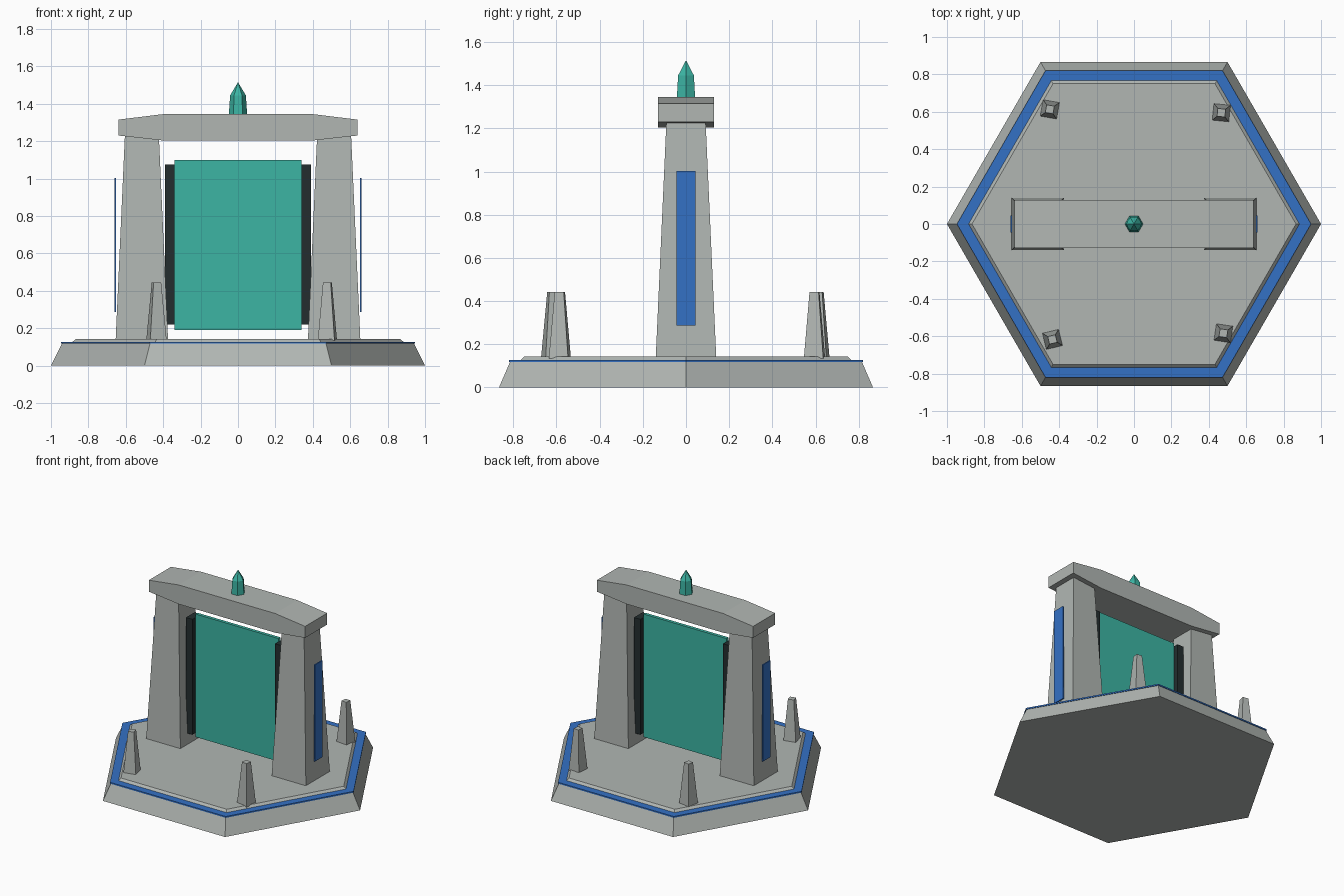
import bpy, bmesh, math
from mathutils import Matrix

if "Cube" in bpy.data.objects:
    bpy.data.objects.remove(bpy.data.objects["Cube"], do_unlink=True)


def material(name, rgb):
    m = bpy.data.materials.new(name)
    m.use_nodes = True
    col = (*rgb, 1)
    m.diffuse_color = col
    m.node_tree.nodes["Principled BSDF"].inputs["Base Color"].default_value = col
    return m


stone = material("grey stone", (0.44, 0.47, 0.45))
blue = material("inlay blue", (0.034, 0.165, 0.56))
teal = material("crystal teal", (0.045, 0.46, 0.37))
dark = material("dark metal", (0.017, 0.027, 0.028))


def finish(name, bm, mat, loc=(0, 0, 0), turn=0):
    bmesh.ops.remove_doubles(bm, verts=bm.verts, dist=1e-5)
    bmesh.ops.recalc_face_normals(bm, faces=bm.faces)
    me = bpy.data.meshes.new(name)
    bm.to_mesh(me)
    bm.free()
    me.materials.append(mat)
    ob = bpy.data.objects.new(name, me)
    ob.location = loc
    ob.rotation_euler.z = turn
    bpy.context.collection.objects.link(ob)
    return ob


def frustum(name, sides, r0, r1, z0, z1, mat, loc=(0, 0), turn=0, start=0):
    """Flat-sided tapered prism; r0 and r1 are corner radii."""
    bm = bmesh.new()
    bmesh.ops.create_cone(bm, cap_ends=True, segments=sides, radius1=r0,
                          radius2=r1, depth=z1 - z0)
    # put a corner on the +x axis, plus the start angle
    ang = min((math.atan2(v.co.y, v.co.x) % (2 * math.pi / sides)) for v in bm.verts if v.co.z < 0)
    bm.transform(Matrix.Rotation(start - ang, 4, "Z"))
    return finish(name, bm, mat, (loc[0], loc[1], (z0 + z1) / 2), turn)


def box(name, size, loc, mat):
    bm = bmesh.new()
    bmesh.ops.create_cube(bm, size=1)
    bmesh.ops.scale(bm, vec=size, verts=bm.verts)
    return finish(name, bm, mat, loc)


def square(name, h0, h1, z0, z1, mat, loc, turn=0):
    k = math.sqrt(2)
    return frustum(name, 4, h0 * k, h1 * k, z0, z1, mat, loc, turn, math.pi / 4)


# Hexagonal platform
frustum("platform_base", 6, 1.0, 0.94, 0, 0.12, stone)
frustum("platform_blue_band", 6, 0.947, 0.947, 0.117, 0.127, blue)
frustum("platform_top", 6, 0.887, 0.866, 0.125, 0.143, stone)

# Pillars, side inlays and portal frame
for s, side in ((1, "left"), (-1, "right")):
    square(side + "_pillar", 0.14, 0.091, 0.14, 1.225, stone, (s * 0.514, 0))
    box(side + "_pillar_inlay", (0.009, 0.09, 0.715), (s * 0.657, 0, 0.645), blue)
    box(side + "_portal_frame", (0.052, 0.1, 0.855), (s * 0.365, 0, 0.648), dark)

# Portal sheet
box("portal_sheet", (0.68, 0.024, 0.91), (0, 0, 0.645), teal)

# Lintel with tapered ends
bm = bmesh.new()
profile = [(-0.64, 1.23), (-0.395, 1.203), (0.395, 1.203), (0.64, 1.23),
           (0.64, 1.315), (0.395, 1.345), (-0.395, 1.345), (-0.64, 1.315)]
face = bm.faces.new([bm.verts.new((x, -0.129, z)) for x, z in profile])
ext = bmesh.ops.extrude_face_region(bm, geom=[face], use_keep_orig=True)
moved = [g for g in ext["geom"] if isinstance(g, bmesh.types.BMVert)]
bmesh.ops.translate(bm, vec=(0, 0.258, 0), verts=moved)
finish("lintel", bm, stone)

# Crystal on the lintel
frustum("crystal_body", 6, 0.049, 0.042, 1.34, 1.445, teal)
frustum("crystal_tip", 6, 0.042, 0, 1.445, 1.515, teal)

# Four slightly turned marker stones
markers = [("back_right", -0.45, 0.613, -0.17), ("back_left", 0.467, 0.595, -0.1),
           ("front_right", -0.436, -0.617, 0.24), ("front_left", 0.478, -0.584, -0.15)]
for name, x, y, turn in markers:
    square(name + "_marker", 0.045, 0.021, 0.135, 0.443, stone, (x, y), turn)
